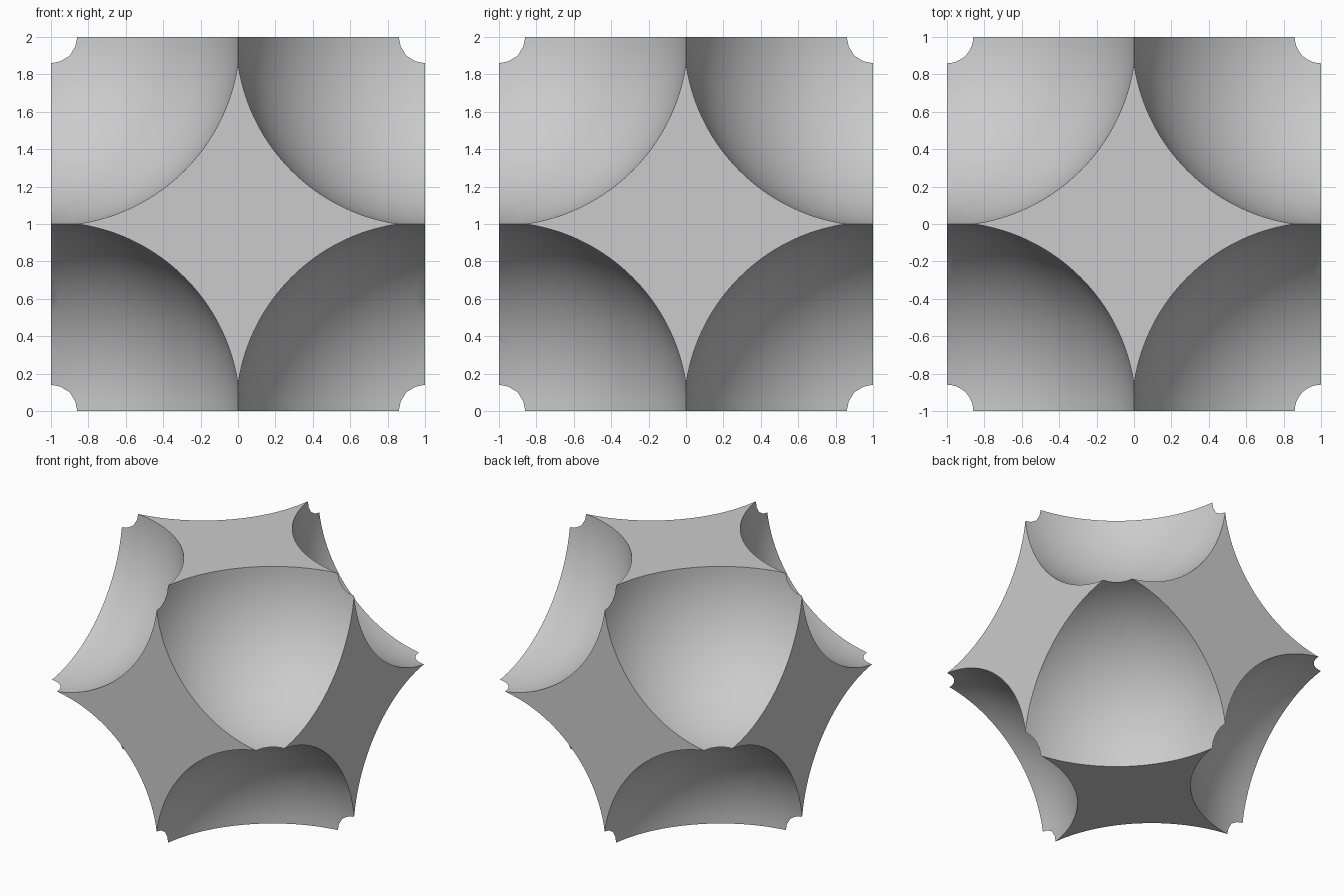
import bpy
import bmesh
import math

RADIUS = 1.01      # slightly over half the cube side, so neighbouring hollows just meet

default = bpy.data.objects.get("Cube")
if default:
    bpy.data.objects.remove(default, do_unlink=True)

# One flat grey for the whole solid
grey = bpy.data.materials.new("plain_grey")
grey.use_nodes = True
colour = (0.6, 0.6, 0.6, 1)
grey.diffuse_color = colour
grey.node_tree.nodes["Principled BSDF"].inputs["Base Color"].default_value = colour


def activate(obj):
    bpy.ops.object.select_all(action="DESELECT")
    obj.select_set(True)
    bpy.context.view_layer.objects.active = obj


# One eighth of the cube, spanning 0 to 1 on each axis
bpy.ops.mesh.primitive_cube_add(size=1, location=(0.5, 0.5, 0.5))
body = bpy.context.object
body.name = "hollowed_cube"
bpy.ops.object.transform_apply(location=True)
body.data.materials.append(grey)

# Ball centred on the outer corner
bpy.ops.mesh.primitive_uv_sphere_add(segments=128, ring_count=64, radius=RADIUS, location=(1, 1, 1))
cutter = bpy.context.object
cutter.name = "corner_cutter"
cutter.hide_render = True
cutter.data.materials.append(grey)

# Scoop the corner out
activate(body)
scoop = body.modifiers.new("scoop", "BOOLEAN")
scoop.operation = "DIFFERENCE"
scoop.solver = "EXACT"
scoop.object = cutter
bpy.ops.object.modifier_apply(modifier=scoop.name)
bpy.data.objects.remove(cutter, do_unlink=True)

# Open the inner walls so the mirrored eighths join into one shell
bm = bmesh.new()
bm.from_mesh(body.data)
inner = [f for f in bm.faces if any(all(abs(v.co[a]) < 1e-5 for v in f.verts) for a in range(3))]
bmesh.ops.delete(bm, geom=inner, context="FACES")
bm.to_mesh(body.data)
bm.free()

# Mirror to all eight corners
mirror = body.modifiers.new("mirror", "MIRROR")
mirror.use_axis = (True, True, True)
mirror.merge_threshold = 0.0001
bpy.ops.object.modifier_apply(modifier=mirror.name)

# Smooth hollows, crisp rims; stand the solid on the ground
bpy.ops.object.shade_smooth_by_angle(angle=math.radians(30))
body.location.z = 1
